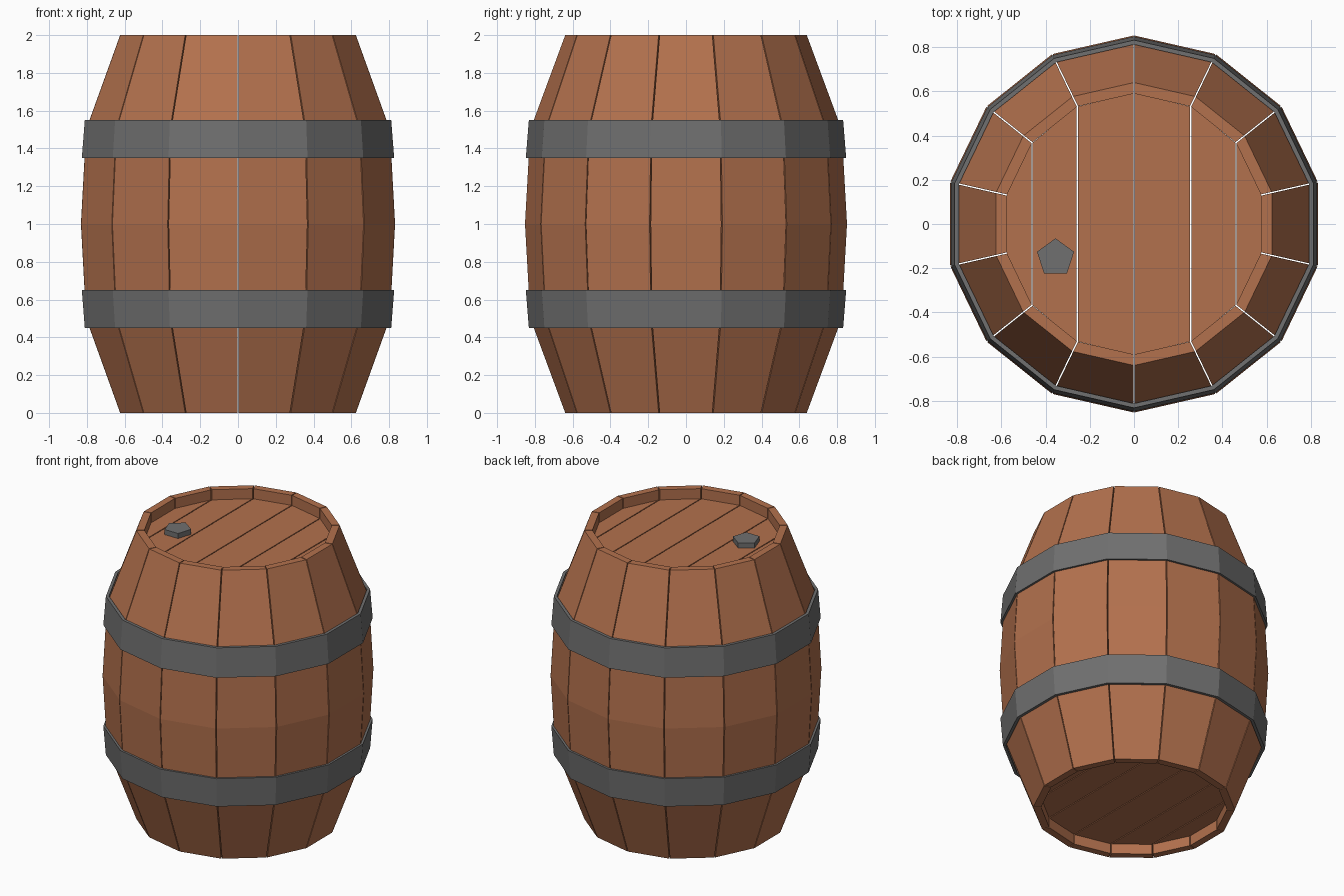
import bpy, bmesh
from math import sin, cos, pi

if "Cube" in bpy.data.objects:
    bpy.data.objects.remove(bpy.data.objects["Cube"])

N = 14            # staves around the barrel
HALF = pi / N
GAP = 0.003       # half of the seam between boards


def material(name, rgb):
    m = bpy.data.materials.new(name)
    m.diffuse_color = (*rgb, 1)
    m.use_nodes = True
    m.node_tree.nodes["Principled BSDF"].inputs["Base Color"].default_value = m.diffuse_color
    return m


wood = material("wood", (0.45, 0.165, 0.075))
iron = material("iron", (0.16, 0.16, 0.16))


def finish(name, bm, mat):
    bmesh.ops.recalc_face_normals(bm, faces=bm.faces)
    me = bpy.data.meshes.new(name)
    bm.to_mesh(me)
    bm.free()
    me.materials.append(mat)
    ob = bpy.data.objects.new(name, me)
    bpy.context.collection.objects.link(ob)
    return ob


def prism(bm, pts, z0, z1):
    """Closed slab from a flat outline."""
    lo = [bm.verts.new((x, y, z0)) for x, y in pts]
    hi = [bm.verts.new((x, y, z1)) for x, y in pts]
    bm.faces.new(lo)
    bm.faces.new(hi)
    n = len(pts)
    for i in range(n):
        j = (i + 1) % n
        bm.faces.new((lo[i], lo[j], hi[j], hi[i]))


# Staves: one closed bent board per side, separated by thin seams
outer = [(0.64, 0), (0.825, 0.5), (0.853, 1), (0.825, 1.5), (0.64, 2)]
inner = [(0.59, 2), (0.59, 1.9), (0.775, 1.5), (0.803, 1),
         (0.775, 0.5), (0.59, 0.1), (0.59, 0)]
bm = bmesh.new()
for k in range(N):
    a = 2 * HALF * k
    sides = []
    for s in (-1, 1):
        row = []
        for r, z in outer + inner:
            u, v = r * cos(HALF), s * (r * sin(HALF) - GAP)
            row.append(bm.verts.new((u * cos(a) - v * sin(a),
                                     u * sin(a) + v * cos(a), z)))
        sides.append(row)
    L, R = sides
    n = len(L)
    for i in range(n):
        j = (i + 1) % n
        bm.faces.new((L[i], R[i], R[j], L[j]))
    # side walls, as quads between matching outer and inner points
    pairs = [(0, 11, 10), (0, 10, 9, 1), (1, 9, 8, 2),
             (2, 8, 7, 3), (3, 7, 6, 4), (4, 6, 5)]
    for row in sides:
        for p in pairs:
            bm.faces.new([row[i] for i in p])
finish("staves", bm, wood)

# Lids: six planks each, running front to back
R_IN = 0.59
corners = [(R_IN * sin(t), R_IN * cos(t))
           for t in [HALF * 2 * i for i in range(-3, 4)]]
corners = [(-R_IN * cos(HALF), R_IN * sin(HALF))] + corners[1:-1] + \
          [(R_IN * cos(HALF), R_IN * sin(HALF))]
for name, z0, z1 in (("top_lid", 1.88, 1.93), ("bottom_lid", 0.07, 0.12)):
    bm = bmesh.new()
    for i, ((xa, ya), (xb, yb)) in enumerate(zip(corners, corners[1:])):
        xa += GAP if i else 0
        xb -= GAP if i < 5 else 0
        prism(bm, [(xa, -ya), (xb, -yb), (xb, yb), (xa, ya)], z0, z1)
    finish(name, bm, wood)


# Hoops: flat iron bands that follow the bulge
def hoop(name, section):
    bm = bmesh.new()
    rings = [[bm.verts.new((r * cos(HALF * (2 * k + 1)),
                            r * sin(HALF * (2 * k + 1)), z))
              for k in range(N)] for r, z in section]
    for i in range(4):
        p, q = rings[i], rings[(i + 1) % 4]
        for k in range(N):
            j = (k + 1) % N
            bm.faces.new((p[k], p[j], q[j], q[k]))
    finish(name, bm, iron)


band = [(0.832, 1.55), (0.848, 1.35), (0.828, 1.35), (0.812, 1.55)]
hoop("upper_hoop", band)
hoop("lower_hoop", [(r, 2 - z) for r, z in band])

# Bung: five-sided plug on the top lid
bm = bmesh.new()
prism(bm, [(-0.355 + 0.088 * cos(pi / 2 + i * 2 * pi / 5),
            -0.153 + 0.088 * sin(pi / 2 + i * 2 * pi / 5)) for i in range(5)],
      1.92, 1.965)
finish("bung", bm, iron)
